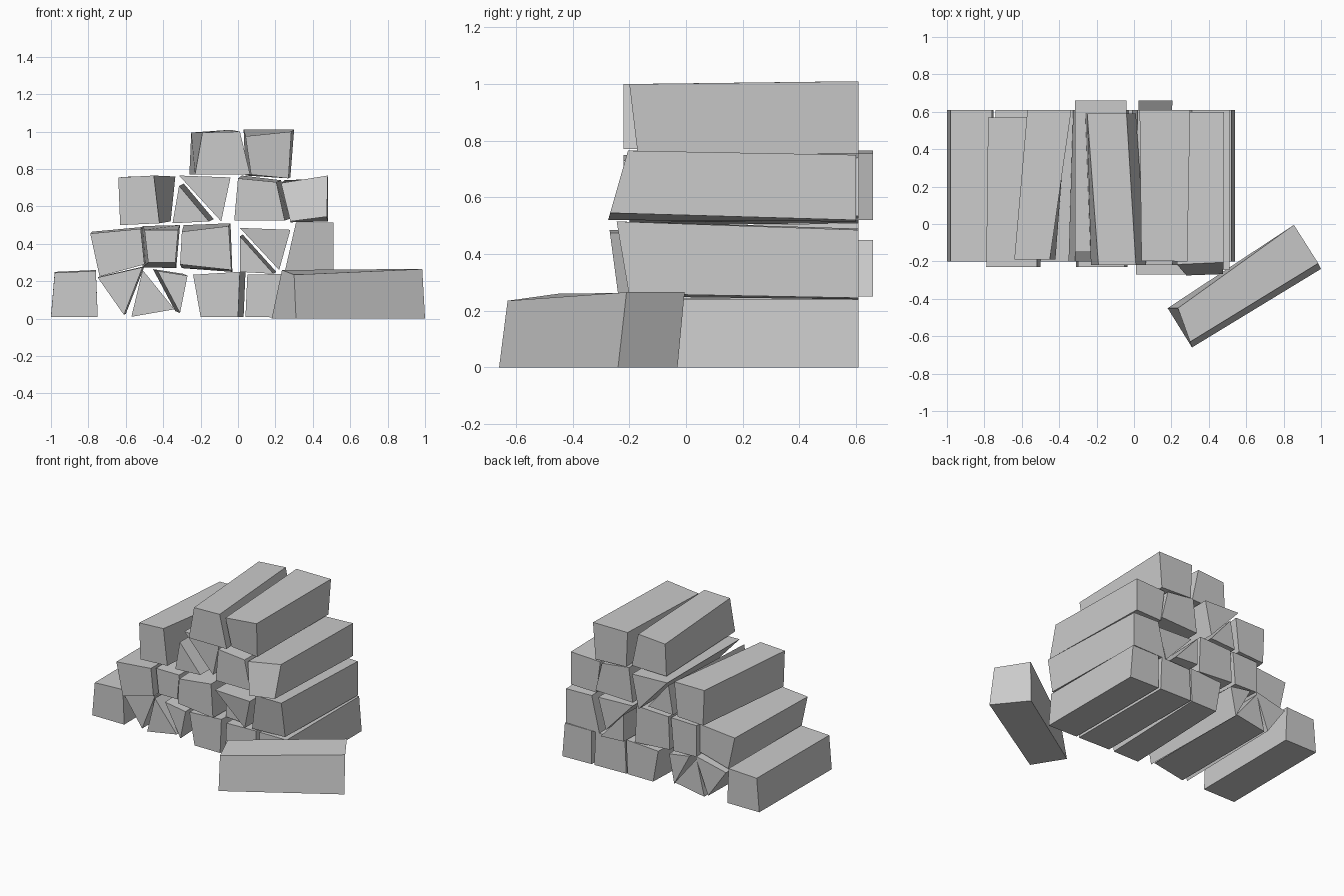
import bpy, bmesh


def log(name, front, y0=-0.2, y1=0.61, shift=(0, 0), tilt=0.0, back=None):
    """Split log: front profile (x, z) swept to a shifted back profile.
    tilt moves the top of the front face forward (-) or back (+)."""
    n = len(front)
    back = back or [(x + shift[0], z + shift[1]) for x, z in front]
    low = min(z for _, z in front)
    high = max(z for _, z in front)
    bm = bmesh.new()
    f = [bm.verts.new((x, y0 + tilt * (z - low) / (high - low), z)) for x, z in front]
    b = [bm.verts.new((x, y1, z)) for x, z in back]
    bm.faces.new(f)
    bm.faces.new(b[::-1])
    for i in range(n):
        j = (i + 1) % n
        bm.faces.new((f[i], b[i], b[j], f[j]))
    bmesh.ops.recalc_face_normals(bm, faces=bm.faces)
    mesh = bpy.data.meshes.new(name)
    bm.to_mesh(mesh)
    bm.free()
    ob = bpy.data.objects.new(name, mesh)
    bpy.context.collection.objects.link(ob)
    return ob


# Bottom row
log("bottom_log_1", [(-.98, .245), (-.76, .255), (-.75, .01), (-1.0, .01)], shift=(0, .005))
log("bottom_wedge_2", [(-.75, .22), (-.51, .275), (-.61, .02)], shift=(.01, .005))
log("bottom_wedge_3", [(-.51, .26), (-.57, .01), (-.34, .05)], shift=(0, 0))
log("bottom_wedge_4", [(-.43, .255), (-.27, .23), (-.31, .03)], shift=(-.025, .01))
log("bottom_log_5", [(-.24, .235), (.01, .25), (0, .01), (-.20, .01)], shift=(.03, 0))
log("bottom_log_6", [(.05, .235), (.28, .24), (.29, .005), (.04, .01)])
log("bottom_log_7", [(.31, .24), (.52, .24), (.54, .0), (.31, .005)])

# Second row
log("second_log_1", [(-.79, .455), (-.52, .48), (-.50, .29), (-.74, .225)], -.23, .57, (.01, .01))
log("second_log_2", [(-.50, .475), (-.32, .475), (-.335, .30), (-.48, .30)], -.2, .61,
    back=[(-.51, .495), (-.31, .50), (-.33, .27), (-.51, .275)])
log("second_log_3", [(-.30, .465), (-.05, .495), (-.035, .26), (-.31, .29)], -.23, .61,
    back=[(-.29, .50), (-.04, .51), (-.03, .25), (-.30, .27)])
log("second_wedge_4", [(.01, .44), (.19, .24), (.01, .25)], -.15, .66, (.015, .01))
log("second_wedge_5", [(.01, .485), (.28, .475), (.22, .26)], -.24, .58, tilt=-.03)
log("second_log_6", [(.31, .515), (.51, .515), (.51, .26), (.25, .25)], -.2, .61, tilt=-.045,
    back=[(.31, .49), (.51, .485), (.51, .245), (.25, .24)])

# Third row
log("third_log_1", [(-.64, .755), (-.45, .765), (-.42, .51), (-.63, .50)], -.19, .61,
    back=[(-.57, .76), (-.335, .76), (-.36, .52), (-.56, .51)])
log("third_wedge_2", [(-.315, .71), (-.155, .52), (-.35, .51)], -.2, .61, (.025, .012))
log("third_wedge_3", [(-.315, .765), (-.04, .755), (-.09, .52)], -.15, .66)
log("third_log_4", [(.0, .75), (.205, .73), (.25, .525), (-.02, .525)], -.22, .61,
    back=[(.02, .765), (.23, .74), (.28, .535), (-.01, .525)])
log("third_log_5", [(.23, .725), (.48, .765), (.475, .545), (.28, .52)], -.275, .6, tilt=.07,
    back=[(.25, .74), (.48, .75), (.48, .52), (.28, .515)])

# Top row
log("top_log_1", [(-.19, .995), (.01, 1.0), (.065, .77), (-.23, .77)], -.22, .59,
    back=[(-.25, .995), (-.04, 1.01), (.01, .775), (-.26, .77)])
log("top_log_2", [(.04, .975), (.285, 1.0), (.27, .75), (.07, .77)], -.17, .61, tilt=-.03,
    back=[(.03, 1.01), (.30, 1.01), (.28, .755), (.04, .765)])

# Loose log lying at an angle in front: lower and upper corner loops
low = [(.18, -.45), (.83, -.03), (1.0, -.24), (.31, -.66)]
top = [(.235, -.45), (.855, -.005), (.985, -.21), (.30, -.63)]
loose = log("loose_log", low, 0, 1)
for v, (x, y) in zip(loose.data.vertices, low + top):
    v.co = (x, y, 0 if v.index < 4 else (.26, .265, .265, .235)[v.index - 4])
bm = bmesh.new()
bm.from_mesh(loose.data)
bmesh.ops.recalc_face_normals(bm, faces=bm.faces)
bm.to_mesh(loose.data)
bm.free()
